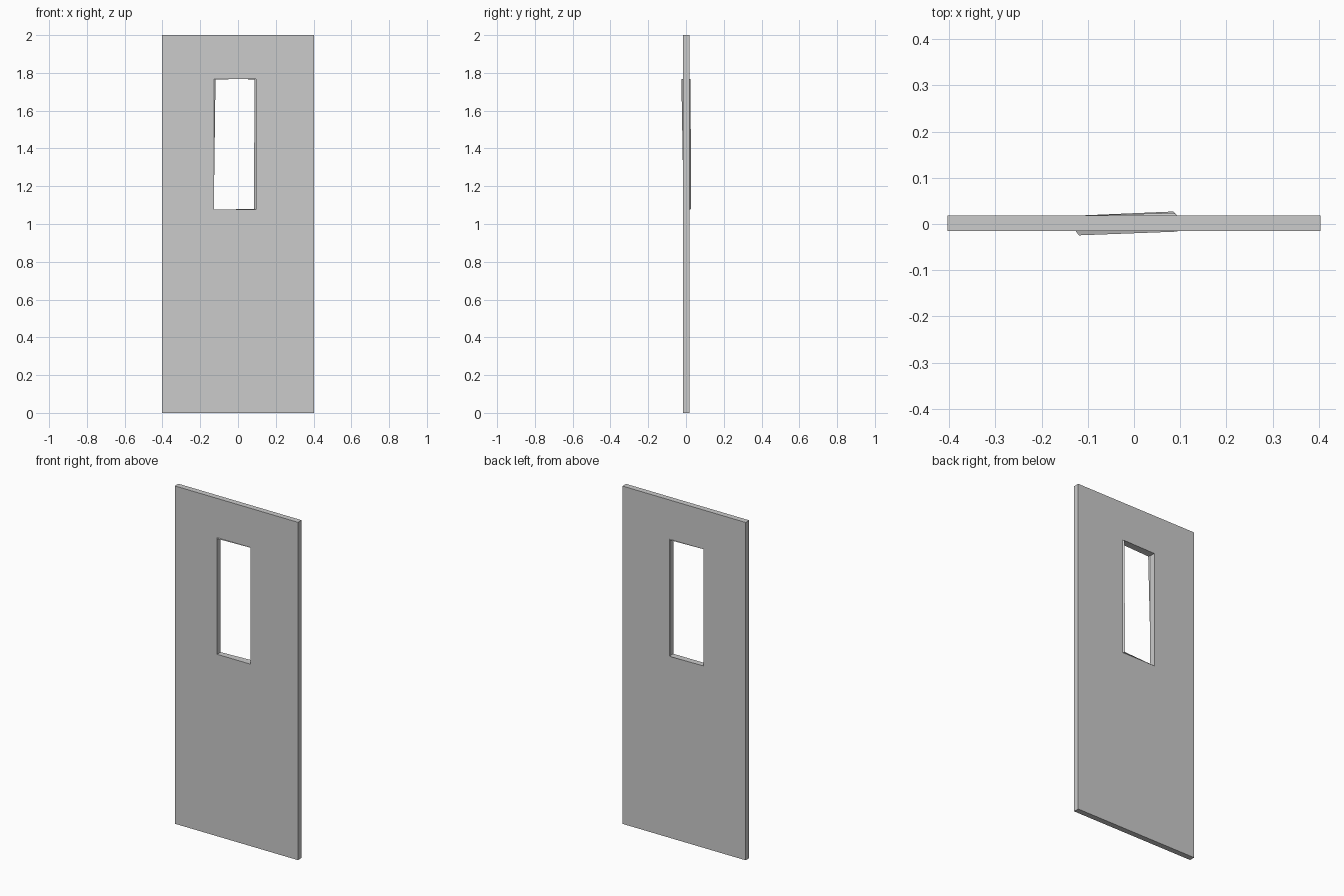
import bpy

if "Cube" in bpy.data.objects:
    bpy.data.objects.remove(bpy.data.objects["Cube"])

Y0, Y1 = -0.0155, 0.018          # front and back faces of the slab
L, R, B, T = -0.126, 0.094, 1.077, 1.768   # window opening


def make(name, verts, faces):
    mesh = bpy.data.meshes.new(name)
    mesh.from_pydata(verts, [], faces)
    mesh.update()
    obj = bpy.data.objects.new(name, mesh)
    bpy.context.collection.objects.link(obj)
    return obj


def rect(x0, x1, z0, z1, y):
    return [(x0, y, z0), (x1, y, z0), (x1, y, z1), (x0, y, z1)]


# Door slab with a window opening: outer and inner rings, front and back
W = 0.403
verts = (rect(-W, W, 0, 2, Y0) + rect(L, R, B, T, Y0)
         + rect(-W, W, 0, 2, Y1) + rect(L, R, B, T, Y1))
faces = []
for i in range(4):
    j = (i + 1) % 4
    faces += [(i, j, j + 4, i + 4),                # front
              (j + 8, i + 8, i + 12, j + 12),      # back
              (j, i, i + 8, j + 8),                # outer edge
              (i + 4, j + 4, j + 12, i + 12)]      # window reveal
make("door_slab", verts, faces)

# Slim lip leaning out of the front face at the upper left of the opening
make("front_window_lip",
     [(L, Y0, 1.24), (L, Y0, T), (-0.119, -0.0245, T - 0.002),
      (R - 0.001, Y0 - 0.001, T - 0.001), (R, Y0, T)],
     [(0, 1, 2), (1, 4, 3, 2)])

# Matching lip on the back face along the right side, top and bottom
make("back_window_lip",
     [(L, Y1, B), (R, Y1, B), (R, Y1, T), (L, Y1, T),
      (0.085, 0.027, B + 0.002), (0.087, 0.024, T - 0.002)],
     [(1, 2, 5, 4), (3, 5, 2), (0, 1, 4)])
